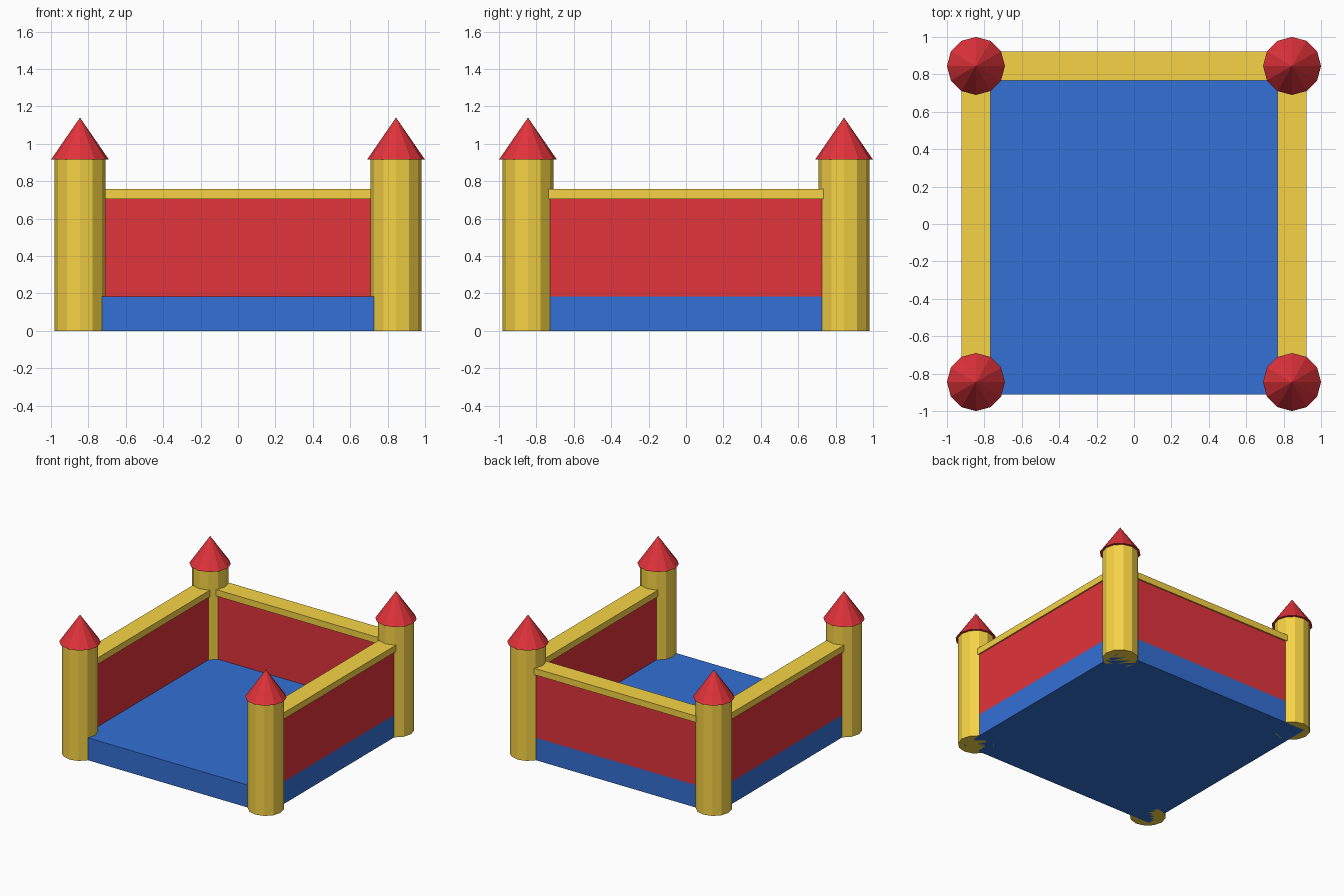
import bpy, bmesh
from mathutils import Matrix

if "Cube" in bpy.data.objects:
    bpy.data.objects.remove(bpy.data.objects["Cube"])


def material(name, rgb):
    m = bpy.data.materials.new(name)
    m.diffuse_color = (*rgb, 1)
    m.use_nodes = True
    m.node_tree.nodes["Principled BSDF"].inputs["Base Color"].default_value = m.diffuse_color
    return m


yellow = material("yellow_vinyl", (0.92, 0.65, 0.06))
red = material("red_vinyl", (0.75, 0.033, 0.043))
blue = material("blue_vinyl", (0.033, 0.16, 0.66))


def finish(name, bm, mat):
    me = bpy.data.meshes.new(name)
    bm.to_mesh(me)
    bm.free()
    me.materials.append(mat)
    ob = bpy.data.objects.new(name, me)
    bpy.context.collection.objects.link(ob)


def box(name, mat, x, y, z):
    bm = bmesh.new()
    bmesh.ops.create_cube(bm, size=1)
    for v in bm.verts:
        v.co = [lo + (c + 0.5) * (hi - lo) for c, (lo, hi) in zip(v.co, (x, y, z))]
    finish(name, bm, mat)


def cone(name, mat, x, y, r1, r2, z0, z1):
    bm = bmesh.new()
    bmesh.ops.create_cone(bm, cap_ends=True, segments=12, radius1=r1, radius2=r2,
                          depth=z1 - z0,
                          matrix=Matrix.Translation((x, y, (z0 + z1) / 2)))
    finish(name, bm, mat)


C = 0.845          # tower centre line
BASE = 0.911       # half width of the floor
FLOOR, WALL, RAIL = 0.184, 0.705, 0.758

# inflated floor
box("floor_base", blue, (-BASE, BASE), (-BASE, BASE), (0, FLOOR))

# side walls with top rails
for side, s in (("left", -1), ("right", 1)):
    for part, mat, half, z in (("wall", red, 0.066, (FLOOR, WALL)),
                               ("rail", yellow, 0.077, (WALL, RAIL))):
        box(f"{side}_{part}", mat, (s * C - half, s * C + half), (-C + 0.07, C - 0.07), z)

# back wall with top rail
box("back_wall", red, (-C + 0.07, C - 0.07), (C - 0.066, C + 0.066), (FLOOR, WALL))
box("back_rail", yellow, (-C + 0.07, C - 0.07), (C - 0.077, C + 0.077), (WALL, RAIL))

# corner towers with pointed roofs
for fb, sy in (("front", -1), ("back", 1)):
    for lr, sx in (("left", -1), ("right", 1)):
        cone(f"{fb}_{lr}_tower", yellow, sx * C, sy * C, 0.136, 0.136, 0, 0.915)
        cone(f"{fb}_{lr}_roof", red, sx * C, sy * C, 0.155, 0, 0.915, 1.14)
